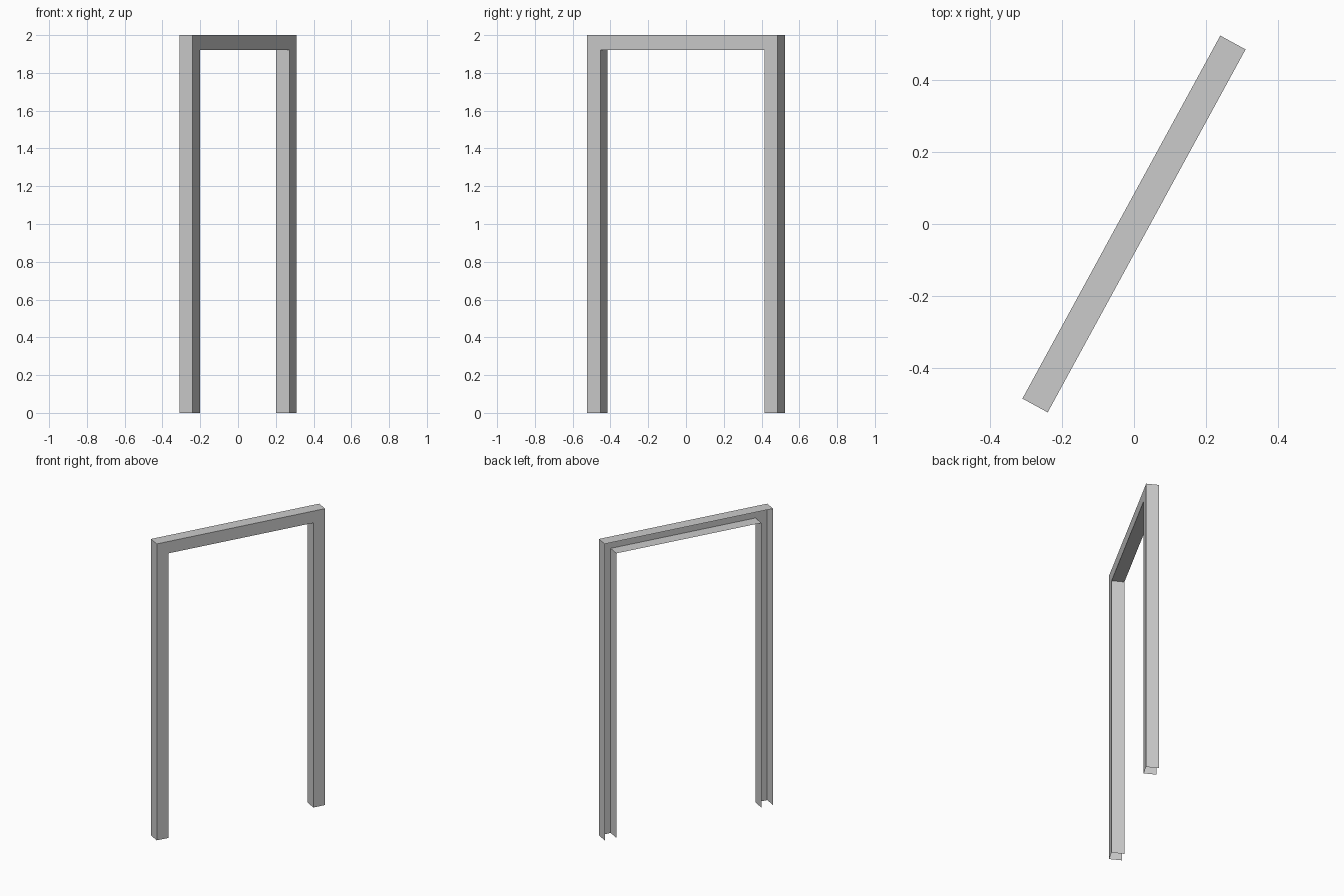
import bpy, bmesh, math

if "Cube" in bpy.data.objects:
    bpy.data.objects.remove(bpy.data.objects["Cube"])

LENGTH, HEIGHT, WIDTH, DEPTH = 1.149, 2.0, 0.08, 0.08


def arch(inset, y):
    """Open U-shaped path: up one leg, across the head, down the other leg."""
    x, z = LENGTH / 2 - inset, HEIGHT - inset
    return [(-x, y, 0), (-x, y, z), (x, y, z), (x, y, 0)]


# Thin channel section, open at the back: outer flange, front web, inner flange
section = [(0, DEPTH / 2), (0, -DEPTH / 2), (WIDTH, -DEPTH / 2), (WIDTH, DEPTH / 2)]

bm = bmesh.new()
rails = [[bm.verts.new(p) for p in arch(inset, y)] for inset, y in section]
for a, b in zip(rails, rails[1:]):
    for i in range(3):
        bm.faces.new((a[i], b[i], b[i + 1], a[i + 1]))
bmesh.ops.recalc_face_normals(bm, faces=bm.faces[:])

# Make the front web face forwards
web = [f for f in bm.faces if abs(f.normal.y) > 0.9]
if web[0].normal.y > 0:
    bmesh.ops.reverse_faces(bm, faces=bm.faces[:])

mesh = bpy.data.meshes.new("door_frame")
bm.to_mesh(mesh)
bm.free()

# Door frame, turned about the vertical axis
frame = bpy.data.objects.new("door_frame", mesh)
frame.rotation_euler.z = math.radians(61.4)
bpy.context.collection.objects.link(frame)
